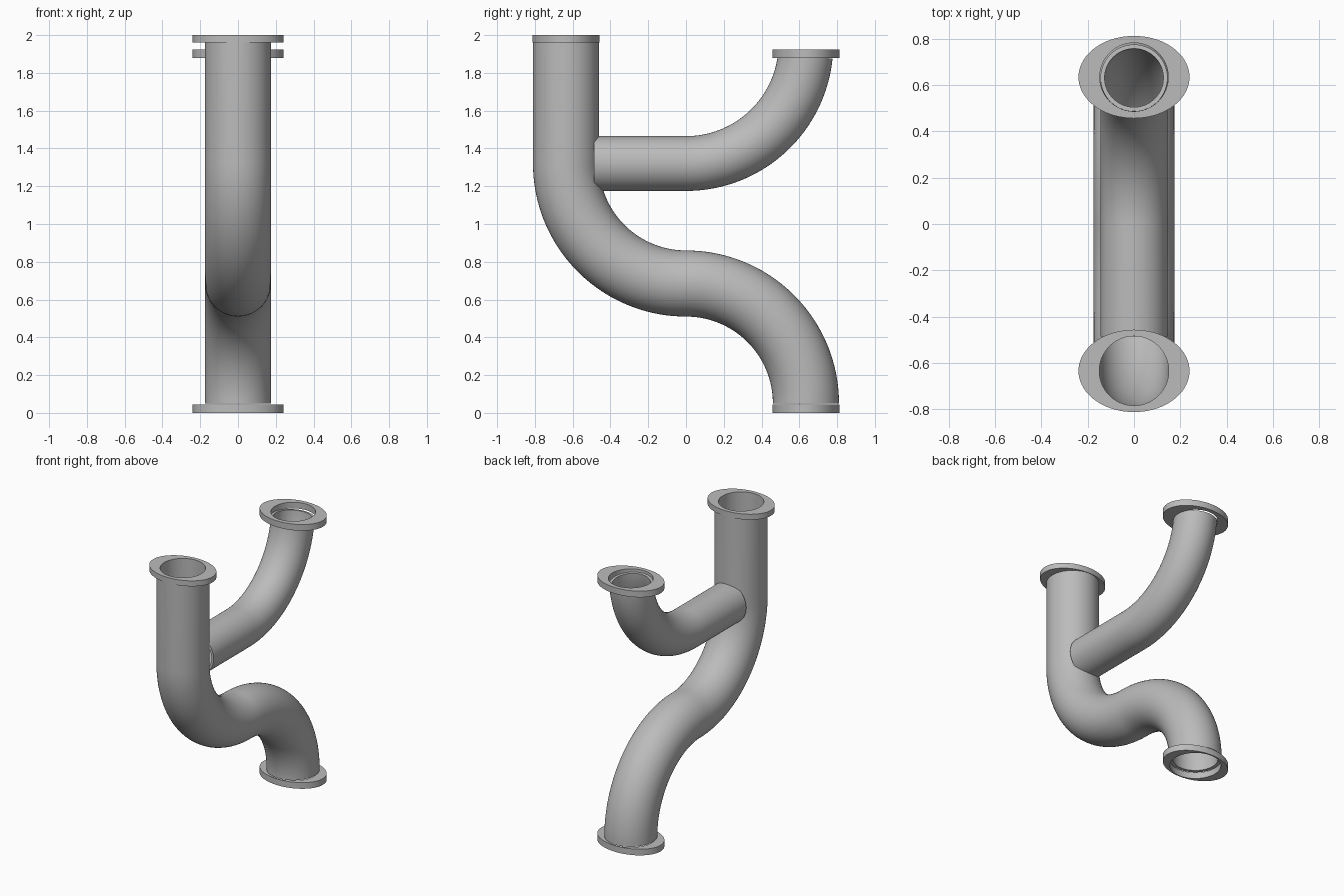
import bpy
import bmesh
from math import sin, cos, pi, radians, acos

if "Cube" in bpy.data.objects:
    bpy.data.objects.remove(bpy.data.objects["Cube"])

SIDES = 72
BEND = 0.635      # bend radius, also the offset of the pipe ends in y
LEVEL = 1.32      # height of the branch axis

steel = bpy.data.materials.new("grey_steel")
steel.use_nodes = True
grey = (0.5, 0.5, 0.5, 1)
steel.diffuse_color = grey
steel.node_tree.nodes["Principled BSDF"].inputs["Base Color"].default_value = grey


def finish(name, bm):
    bmesh.ops.recalc_face_normals(bm, faces=bm.faces)
    mesh = bpy.data.meshes.new(name)
    bm.to_mesh(mesh)
    bm.free()
    mesh.materials.append(steel)
    obj = bpy.data.objects.new(name, mesh)
    bpy.context.collection.objects.link(obj)
    bpy.ops.object.select_all(action="DESELECT")
    obj.select_set(True)
    bpy.context.view_layer.objects.active = obj
    bpy.ops.object.shade_smooth_by_angle(angle=radians(35))


def bridge(bm, a, b):
    for i in range(SIDES):
        j = (i + 1) % SIDES
        bm.faces.new((a[i], a[j], b[j], b[i]))


def tube(name, path, outer, inner):
    """Hollow pipe along (y, z, heading) stations in the yz plane."""
    bm = bmesh.new()
    walls = []
    for radius in (outer, inner):
        rings = []
        for y, z, a in path:
            ring = []
            for i in range(SIDES):
                t = 2 * pi * i / SIDES
                side = radius * sin(t)
                ring.append(bm.verts.new((radius * cos(t), y - side * sin(a), z + side * cos(a))))
            rings.append(ring)
        for a, b in zip(rings, rings[1:]):
            bridge(bm, a, b)
        walls.append(rings)
    for end in (0, -1):
        bridge(bm, walls[0][end], walls[1][end])
    finish(name, bm)


def arc(cz, start, end, turn, steps=40):
    """Bend about (0, cz); turn is +1 counter-clockwise, -1 clockwise."""
    angles = [start + (end - start) * i / steps for i in range(steps + 1)]
    return [(BEND * cos(t), cz + BEND * sin(t), t + turn * pi / 2) for t in angles]


def flange(name, y, z, height, hole):
    """Oval plate with a round hole."""
    bm = bmesh.new()
    loops = []
    for rx, ry, h in ((0.24, 0.178, z), (0.24, 0.178, z + height),
                      (hole, hole, z + height), (hole, hole, z)):
        loops.append([bm.verts.new((rx * cos(2 * pi * i / SIDES), y + ry * sin(2 * pi * i / SIDES), h))
                      for i in range(SIDES)])
    for k in range(4):
        bridge(bm, loops[k], loops[(k + 1) % 4])
    finish(name, bm)


# Main pipe: straight drop followed by an S bend
main_path = [(-BEND, 1.96, -pi / 2)]
main_path += arc(LEVEL, pi, 1.5 * pi, 1)
main_path += arc(LEVEL - 2 * BEND, pi / 2, 0, -1)[1:]
tube("main_pipe", main_path, 0.175, 0.15)

# Branch pipe: horizontal run that bends upwards, with a blunt open inner end
centre = LEVEL + BEND
sweep = acos((centre - 1.89) / BEND)
branch_path = [(-0.487, LEVEL, 0)] + arc(centre, 1.5 * pi, 1.5 * pi + sweep, 1)
branch_path = [(y, z, a % (2 * pi)) for y, z, a in branch_path]
tube("branch_pipe", branch_path, 0.145, 0.127)

# Oval flanges: flush at the inlet, recessed sockets at the other ends
flange("inlet_flange", -BEND, 1.96, 0.04, 0.15)
flange("outlet_flange", BEND, 0, 0.045, 0.17)
flange("branch_flange", BEND, 1.88, 0.045, 0.148)
